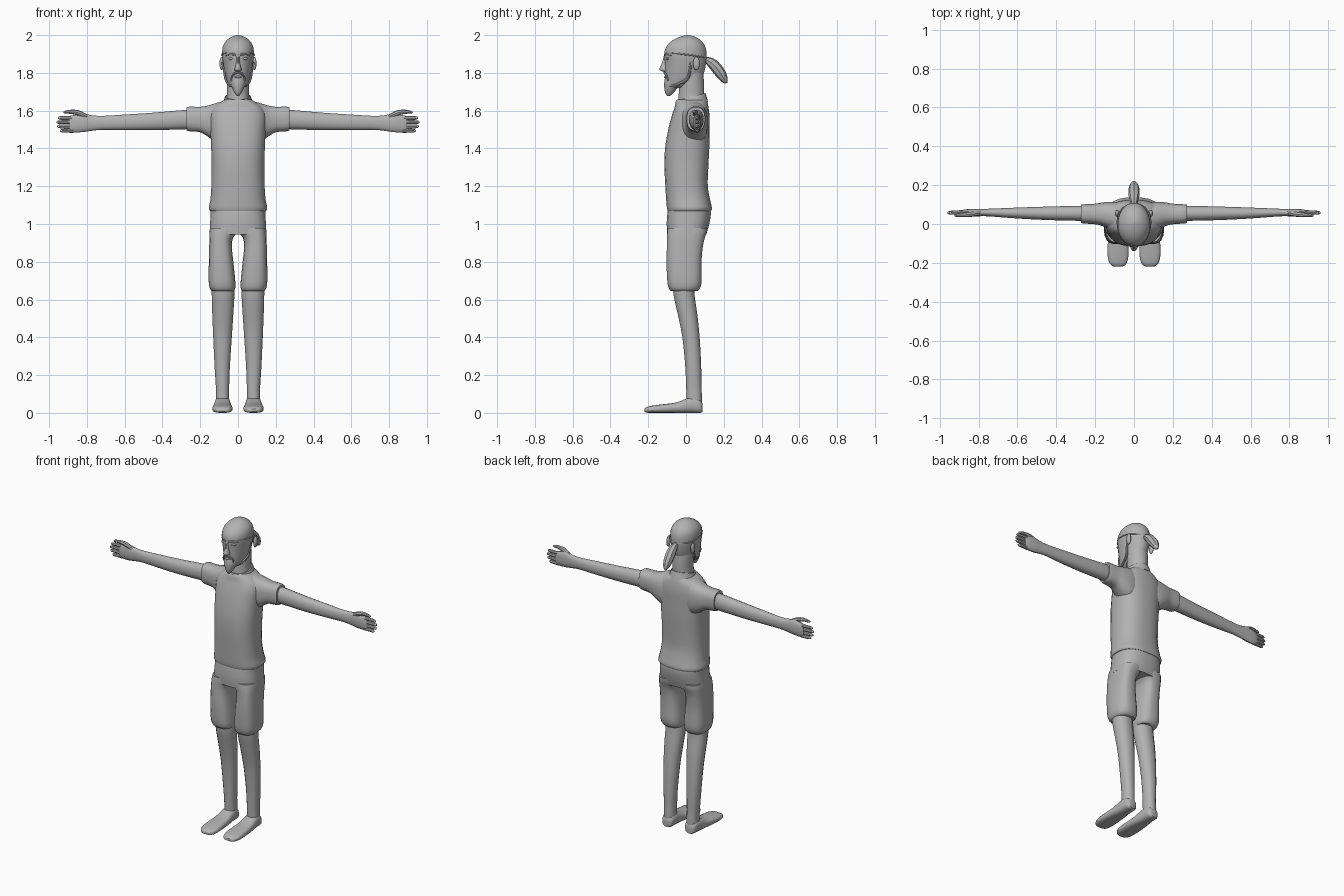
import bpy, bmesh, math
from mathutils import Vector

grey = bpy.data.materials.new("plain grey")
grey.diffuse_color = (0.45, 0.45, 0.45, 1)


def finish(name, mesh, mirror):
    mesh.materials.clear()
    mesh.materials.append(grey)
    ob = bpy.data.objects.new(name, mesh)
    bpy.context.collection.objects.link(ob)
    if mirror:
        ob.modifiers.new("mirror", 'MIRROR')
    return ob


def blend(rows, steps):
    """Smoothly interpolate the rows of a loft."""
    out = []
    for i in range(len(rows) - 1):
        p = [Vector(rows[min(max(i + k, 0), len(rows) - 1)]) for k in (-1, 0, 1, 2)]
        for s in range(steps):
            t = s / steps
            out.append(0.5 * (2 * p[1] + (p[2] - p[0]) * t
                              + (2 * p[0] - 5 * p[1] + 4 * p[2] - p[3]) * t * t
                              + (3 * p[1] - p[0] - 3 * p[2] + p[3]) * t ** 3))
    return out + [Vector(rows[-1])]


def loft(name, axis, rows, power=2.0, sides=20, mirror=False, tilt=0.0, steps=3):
    """Rows are (position, a0, a1, b0, b1): extents across the loft axis.
    Axis z uses x, y; axis x uses y, z; axis y uses x, z."""
    bm = bmesh.new()
    rings = []
    for t, a0, a1, b0, b1 in blend([tuple(map(float, r)) for r in rows], steps):
        ring = []
        for k in range(sides):
            an = 2 * math.pi * (k + 0.5) / sides
            c, s = math.cos(an), math.sin(an)
            a = (a0 + a1) / 2 + (a1 - a0) / 2 * math.copysign(abs(c) ** (2 / power), c)
            b = (b0 + b1) / 2 + (b1 - b0) / 2 * math.copysign(abs(s) ** (2 / power), s)
            co = {'z': (a, b, t + tilt * b), 'x': (t, a, b), 'y': (a, t, b)}[axis]
            ring.append(bm.verts.new(co))
        rings.append(ring)
    for r0, r1 in zip(rings, rings[1:]):
        for k in range(sides):
            j = (k + 1) % sides
            bm.faces.new((r0[k], r0[j], r1[j], r1[k]))
    bm.faces.new(rings[0])
    bm.faces.new(rings[-1])
    bmesh.ops.recalc_face_normals(bm, faces=bm.faces)
    mesh = bpy.data.meshes.new(name)
    bm.to_mesh(mesh)
    bm.free()
    return finish(name, mesh, mirror)


def sym(rows):
    """Rows (z, half width, y0, y1) to full loft rows."""
    return [(z, -w, w, y0, y1) for z, w, y0, y1 in rows]


def tube(name, pts, mirror=False):
    """Round tube through points (x, y, z, radius)."""
    cu = bpy.data.curves.new(name, 'CURVE')
    cu.dimensions = '3D'
    cu.bevel_depth, cu.bevel_resolution, cu.use_fill_caps = 1.0, 2, True
    path = blend([tuple(map(float, p)) for p in pts], 3)
    sp = cu.splines.new('POLY')
    sp.points.add(len(path) - 1)
    for p, v in zip(sp.points, path):
        p.co, p.radius = (v[0], v[1], v[2], 1), max(v[3], 0.001)
    tmp = bpy.data.objects.new("tmp", cu)
    bpy.context.collection.objects.link(tmp)
    mesh = bpy.data.meshes.new_from_object(
        tmp.evaluated_get(bpy.context.evaluated_depsgraph_get()))
    bpy.data.objects.remove(tmp)
    return finish(name, mesh, mirror)


def ball(name, loc, size, mirror=False):
    bm = bmesh.new()
    bmesh.ops.create_uvsphere(bm, u_segments=14, v_segments=8, radius=1)
    for v in bm.verts:
        v.co = Vector(v.co[i] * size[i] + loc[i] for i in range(3))
    mesh = bpy.data.meshes.new(name)
    bm.to_mesh(mesh)
    bm.free()
    return finish(name, mesh, mirror)


# Shirt body, sleeves and slanted collar
loft("shirt", 'z', sym([
    (1.07, .15, -.098, .134), (1.085, .156, -.102, .138), (1.13, .147, -.106, .128),
    (1.2, .142, -.11, .116), (1.3, .14, -.115, .119), (1.4, .143, -.112, .124),
    (1.5, .147, -.095, .125), (1.57, .15, -.077, .125), (1.615, .135, -.062, .12),
    (1.645, .095, -.056, .114), (1.66, .065, -.048, .105)]), 2.5, 24)
loft("sleeve", 'x', [
    (.06, -.045, .11, 1.42, 1.655), (.11, -.035, .115, 1.43, 1.643),
    (.16, -.012, .112, 1.462, 1.628), (.2, -.002, .105, 1.485, 1.621),
    (.255, .002, .102, 1.49, 1.622), (.272, .005, .1, 1.495, 1.618)],
    2.6, mirror=True)
loft("collar", 'z', sym([
    (1.615, .09, -.063, .118), (1.64, .078, -.06, .112), (1.668, .068, -.052, .104)]),
    tilt=.25)

# Shorts: hips and two legs leaving an arched gap
loft("shorts_hips", 'z', sym([
    (.945, .152, -.1, .108), (1.0, .149, -.103, .124), (1.05, .146, -.1, .132),
    (1.085, .146, -.095, .13)]), 2.6, 24)
loft("shorts_leg", 'z', [
    (.645, .022, .138, -.08, .062), (.66, .014, .15, -.092, .075),
    (.7, .014, .156, -.1, .084), (.8, .024, .155, -.104, .083),
    (.88, .032, .153, -.102, .09), (.925, .026, .152, -.101, .1),
    (.955, .004, .151, -.1, .11), (.98, -.01, .148, -.098, .114)],
    2.8, mirror=True)

# Bare legs and feet
loft("leg", 'z', [
    (.03, .047, .117, .005, .084), (.08, .046, .117, .002, .085),
    (.14, .046, .118, 0, .083), (.25, .042, .125, -.005, .081),
    (.4, .032, .132, -.02, .073), (.52, .024, .137, -.044, .061),
    (.62, .018, .14, -.066, .047), (.72, .018, .142, -.075, .045)],
    2.2, 16, mirror=True)
loft("foot", 'y', [
    (.087, .06, .105, .004, .05), (.075, .046, .118, 0, .07), (.04, .041, .123, 0, .085),
    (0, .038, .127, 0, .075), (-.05, .033, .132, 0, .056), (-.13, .028, .137, 0, .045),
    (-.18, .03, .134, 0, .038), (-.208, .042, .122, .001, .031),
    (-.219, .06, .105, .006, .022)], 2.8, 16, mirror=True)

# Arms with palms, fingers and thumbs
loft("arm", 'x', [
    (.22, .015, .093, 1.503, 1.606), (.3, .016, .094, 1.5, 1.603),
    (.45, .02, .09, 1.496, 1.59), (.6, .028, .085, 1.496, 1.58),
    (.72, .037, .08, 1.498, 1.573), (.78, .04, .078, 1.492, 1.577),
    (.82, .038, .078, 1.486, 1.586), (.865, .043, .076, 1.484, 1.579),
    (.893, .05, .07, 1.487, 1.572)], 2.2, 16, mirror=True)
for i, tip in enumerate((.942, .957, .96, .953)):
    z = 1.494 + .0225 * i
    tube("finger_%d" % (i + 1), [(.87, .059, z, .011), (.9, .06, z, .0108),
         (tip - .012, .058, z, .0095), (tip, .057, z, .004)], True)
tube("thumb", [(.8, .055, 1.567, .012), (.845, .05, 1.588, .014),
     (.885, .046, 1.594, .011), (.915, .044, 1.592, .008), (.925, .044, 1.591, .003)], True)

# Neck, head and pointed beard
loft("neck", 'z', sym([
    (1.6, .072, -.045, .1), (1.68, .06, -.04, .097), (1.75, .06, -.035, .096),
    (1.82, .062, -.03, .09)]))
loft("head", 'z', sym([
    (1.72, .03, -.098, -.02), (1.735, .047, -.107, .03), (1.765, .061, -.11, .075),
    (1.8, .07, -.111, .096), (1.85, .079, -.112, .107), (1.885, .084, -.115, .11),
    (1.92, .084, -.113, .108), (1.95, .077, -.097, .097), (1.975, .058, -.068, .076),
    (1.992, .032, -.03, .046), (2.0, .004, .004, .012)]), sides=24)
loft("beard", 'z', sym([
    (1.678, .006, -.1, -.085), (1.695, .019, -.111, -.065), (1.725, .034, -.116, -.04),
    (1.75, .043, -.116, -.02), (1.775, .044, -.112, -.0)]), sides=16)
tube("jaw_beard", [(.076, .025, 1.86, .005), (.072, .02, 1.81, .007),
     (.063, .004, 1.765, .008), (.046, -.05, 1.737, .008), (.03, -.085, 1.73, .006)], True)

# Face features
loft("nose", 'z', sym([
    (1.806, .01, -.12, -.09), (1.814, .019, -.138, -.09), (1.826, .017, -.14, -.09),
    (1.855, .01, -.127, -.09), (1.89, .009, -.118, -.09), (1.905, .008, -.112, -.09)]), sides=12)
ball("eye", (.034, -.096, 1.876), (.017, .012, .008), True)
tube("brow", [(.01, -.113, 1.894, .005), (.035, -.104, 1.9, .006),
     (.062, -.076, 1.893, .004)], True)
tube("moustache", [(0, -.114, 1.802, .006), (.018, -.112, 1.797, .006),
     (.034, -.1, 1.778, .005), (.036, -.097, 1.757, .004)], True)
ball("lower_lip", (0, -.109, 1.778), (.019, .008, .006))
ball("ear", (.087, .055, 1.85), (.011, .018, .036), True)

# Swept-back hair edge and ponytail
tube("hair_edge", [(.062, -.08, 1.905, .003), (.081, -.03, 1.9, .004),
     (.084, .03, 1.893, .004), (.06, .08, 1.885, .004), (0, .11, 1.88, .004)], True)
tube("ponytail", [(0, .095, 1.872, .012), (0, .122, 1.862, .022), (0, .152, 1.837, .029),
     (0, .183, 1.797, .028), (0, .204, 1.763, .019), (0, .214, 1.745, .005)])

# Smooth shading that keeps hems sharp
for ob in bpy.context.collection.objects:
    ob.select_set(True)
    bpy.context.view_layer.objects.active = ob
bpy.ops.object.shade_smooth_by_angle(angle=math.radians(40))
